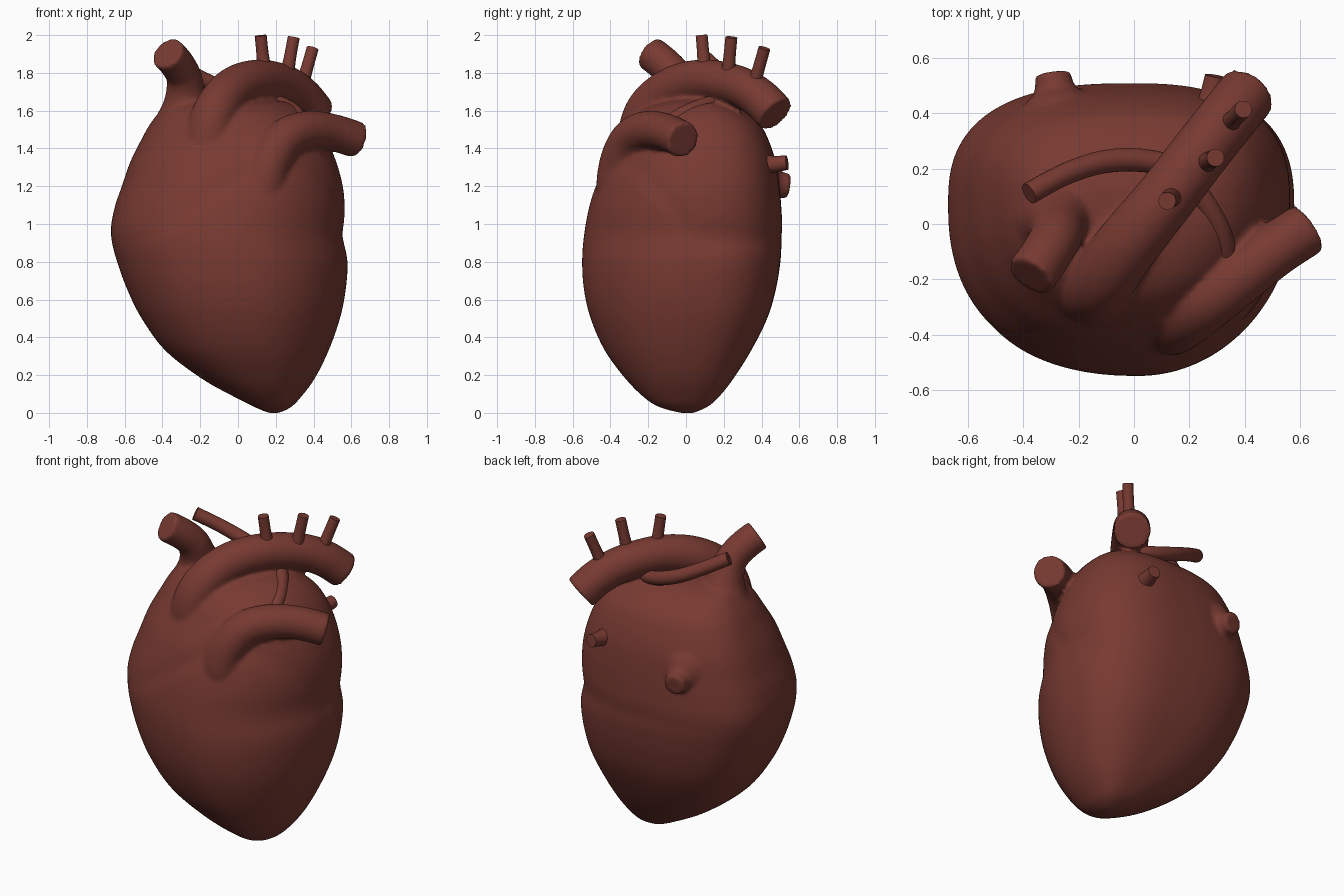
import bpy, bmesh, math
from mathutils import Vector

if "Cube" in bpy.data.objects:
    bpy.data.objects.remove(bpy.data.objects["Cube"])

red = bpy.data.materials.new("dark muscle red")
red.diffuse_color = (0.185, 0.042, 0.031, 1)
red.use_nodes = True
red.node_tree.nodes["Principled BSDF"].inputs["Base Color"].default_value = red.diffuse_color


def smooth_path(pts, n):
    """Catmull-Rom samples through tuples of any length."""
    out = []
    for i in range(len(pts) - 1):
        p1, p2 = pts[i], pts[i + 1]
        p0 = pts[i - 1] if i else p1
        p3 = pts[i + 2] if i + 2 < len(pts) else p2
        for k in range(n):
            t = k / n
            out.append(tuple(
                0.5 * (2 * b + (c - a) * t + (2 * a - 5 * b + 4 * c - d) * t * t
                       + (3 * b - a - 3 * c + d) * t ** 3)
                for a, b, c, d in zip(p0, p1, p2, p3)))
    out.append(tuple(pts[-1]))
    return out


def select(obs):
    bpy.ops.object.select_all(action='DESELECT')
    for ob in obs:
        ob.select_set(True)
    bpy.context.view_layer.objects.active = obs[0]


def finish(name, bm, angle):
    bmesh.ops.recalc_face_normals(bm, faces=bm.faces[:])
    me = bpy.data.meshes.new(name)
    bm.to_mesh(me)
    bm.free()
    ob = bpy.data.objects.new(name, me)
    bpy.context.collection.objects.link(ob)
    me.materials.append(red)
    select([ob])
    bpy.ops.object.shade_smooth_by_angle(angle=math.radians(angle))
    return ob


def skin(bm, rings):
    for a, b in zip(rings, rings[1:]):
        for i in range(len(a)):
            j = (i + 1) % len(a)
            bm.faces.new((a[i], a[j], b[j], b[i]))
    bm.faces.new(rings[0])
    bm.faces.new(rings[-1])


def tube(name, pts, seg=28, n=6):
    """Round vessel through (x, y, z, radius) points with flat ends."""
    path = smooth_path(pts, n)
    pos = [Vector(p[:3]) for p in path]
    bm, rings, side = bmesh.new(), [], None
    for i, p in enumerate(pos):
        d = (pos[min(i + 1, len(pos) - 1)] - pos[max(i - 1, 0)]).normalized()
        side = (side - d * side.dot(d)).normalized() if side else d.orthogonal().normalized()
        up = d.cross(side)
        r = path[i][3]
        rings.append([bm.verts.new(p + r * (side * math.cos(2 * math.pi * k / seg)
                                            + up * math.sin(2 * math.pi * k / seg)))
                      for k in range(seg)])
    skin(bm, rings)
    return finish(name, bm, 50)


# Heart body: z, left, right, front, back of each level
levels = [
    (0.00, 0.16, 0.22, -0.03, 0.04), (0.03, 0.09, 0.28, -0.14, 0.11),
    (0.08, -0.01, 0.33, -0.22, 0.17), (0.18, -0.19, 0.405, -0.32, 0.25),
    (0.33, -0.385, 0.48, -0.43, 0.345), (0.50, -0.51, 0.54, -0.505, 0.43),
    (0.65, -0.585, 0.57, -0.54, 0.475), (0.80, -0.64, 0.58, -0.55, 0.50),
    (0.94, -0.675, 0.56, -0.54, 0.512), (1.08, -0.655, 0.565, -0.515, 0.505),
    (1.20, -0.615, 0.555, -0.48, 0.495), (1.33, -0.57, 0.52, -0.43, 0.475),
    (1.45, -0.51, 0.47, -0.36, 0.435), (1.53, -0.465, 0.42, -0.31, 0.39),
    (1.60, -0.41, 0.35, -0.24, 0.31), (1.645, -0.36, 0.26, -0.14, 0.22),
    (1.665, -0.27, 0.10, -0.04, 0.12)]
bm, rings, SEG = bmesh.new(), [], 80
for z, xl, xr, yf, yb in smooth_path(levels, 5):
    cx = (xl + xr) / 2 + 0.04 * (xr - xl)
    cy = (yf + yb) / 2 + 0.08 * (yb - yf)
    ring = []
    for k in range(SEG):
        a = 2 * math.pi * k / SEG
        c, s = math.cos(a), math.sin(a)
        # boxier at the back and the front left
        e = 2 / 2.6 if s > 0 else (2 / 2.35 if c < 0 else 2 / 1.95)
        ux, uy = math.copysign(abs(c) ** e, c), math.copysign(abs(s) ** e, s)
        x = cx + ux * ((xr - cx) if c > 0 else (cx - xl))
        y = cy + uy * ((yb - cy) if s > 0 else (cy - yf))
        # soft groove between upper and lower chambers, slanting across the front
        g = 0.92 + max(0, -s) * 0.6 * max(0, x + 0.55)
        w = 1 - 0.015 * math.exp(-((z - g) / 0.06) ** 2) * (1 - 0.7 * max(0, -c))
        ring.append(bm.verts.new((cx + (x - cx) * w, cy + (y - cy) * w, z)))
    rings.append(ring)
skin(bm, rings)
body = finish("heart_body", bm, 80)

# Main arch and its three branches
aorta = tube("aorta_arch", [
    (-0.145, -0.20, 1.15, 0.14), (-0.155, -0.235, 1.42, 0.13), (-0.115, -0.20, 1.60, 0.12),
    (-0.02, -0.07, 1.718, 0.115), (0.11, 0.09, 1.762, 0.109), (0.245, 0.265, 1.735, 0.107),
    (0.34, 0.385, 1.67, 0.107), (0.412, 0.475, 1.58, 0.107)], 36)
for i, (base, top) in enumerate([((0.14, 0.10, 1.80), (0.12, 0.083, 1.998)),
                                 ((0.255, 0.22, 1.77), (0.295, 0.24, 1.988)),
                                 ((0.33, 0.35, 1.70), (0.395, 0.415, 1.93))]):
    mid = tuple((a + b) / 2 for a, b in zip(base, top))
    tube("arch_branch_%d" % (i + 1), [base + (0.04,), mid + (0.033,), top + (0.032,)], 20)

# Front lung artery, its swollen root and the thin branch under the arch
artery = tube("lung_artery", [
    (0.10, -0.28, 0.98, 0.11), (0.125, -0.345, 1.15, 0.125), (0.165, -0.345, 1.32, 0.114),
    (0.25, -0.29, 1.45, 0.107), (0.37, -0.20, 1.497, 0.102), (0.50, -0.10, 1.485, 0.098),
    (0.63, -0.015, 1.445, 0.097)], 36)
root = tube("lung_artery_root", [
    (-0.04, -0.30, 1.02, 0.11), (0.01, -0.30, 1.18, 0.15), (0.06, -0.285, 1.33, 0.135),
    (0.13, -0.27, 1.44, 0.09)], 28)
tube("lung_artery_branch", [
    (-0.38, 0.11, 1.87, 0.04), (-0.25, 0.18, 1.80, 0.04), (-0.11, 0.225, 1.73, 0.042),
    (0.03, 0.23, 1.68, 0.042), (0.14, 0.20, 1.655, 0.04), (0.24, 0.10, 1.63, 0.04),
    (0.31, -0.02, 1.58, 0.04), (0.34, -0.15, 1.50, 0.04)], 20)

# Upper vein, flaring into the body
vein = tube("upper_vein", [
    (-0.26, 0.04, 1.40, 0.24), (-0.268, 0.02, 1.55, 0.18), (-0.277, -0.005, 1.67, 0.112),
    (-0.285, -0.05, 1.775, 0.094), (-0.325, -0.12, 1.85, 0.092), (-0.375, -0.19, 1.905, 0.092)], 32)

# Vein stubs at the back
stub = tube("back_vein_large", [
    (-0.25, 0.30, 1.23, 0.23), (-0.275, 0.42, 1.22, 0.15), (-0.285, 0.48, 1.21, 0.08),
    (-0.295, 0.545, 1.20, 0.066)], 24)
tube("back_vein_small", [
    (0.26, 0.34, 1.31, 0.08), (0.28, 0.45, 1.315, 0.048), (0.295, 0.535, 1.325, 0.039)], 20)

# Fuse the large parts into one soft skin
select([body, aorta, artery, root, vein, stub])
bpy.ops.object.join()
rm = body.modifiers.new("fuse", 'REMESH')
rm.mode = 'VOXEL'
rm.voxel_size = 0.013
rm.use_smooth_shade = True
sm = body.modifiers.new("soften", 'SMOOTH')
sm.factor = 0.5
sm.iterations = 6
select([body])
for name in [m.name for m in body.modifiers]:
    if name in ("fuse", "soften"):
        bpy.ops.object.modifier_apply(modifier=name)
if not body.data.materials:
    body.data.materials.append(red)
bpy.ops.object.shade_smooth_by_angle(angle=math.radians(60))
